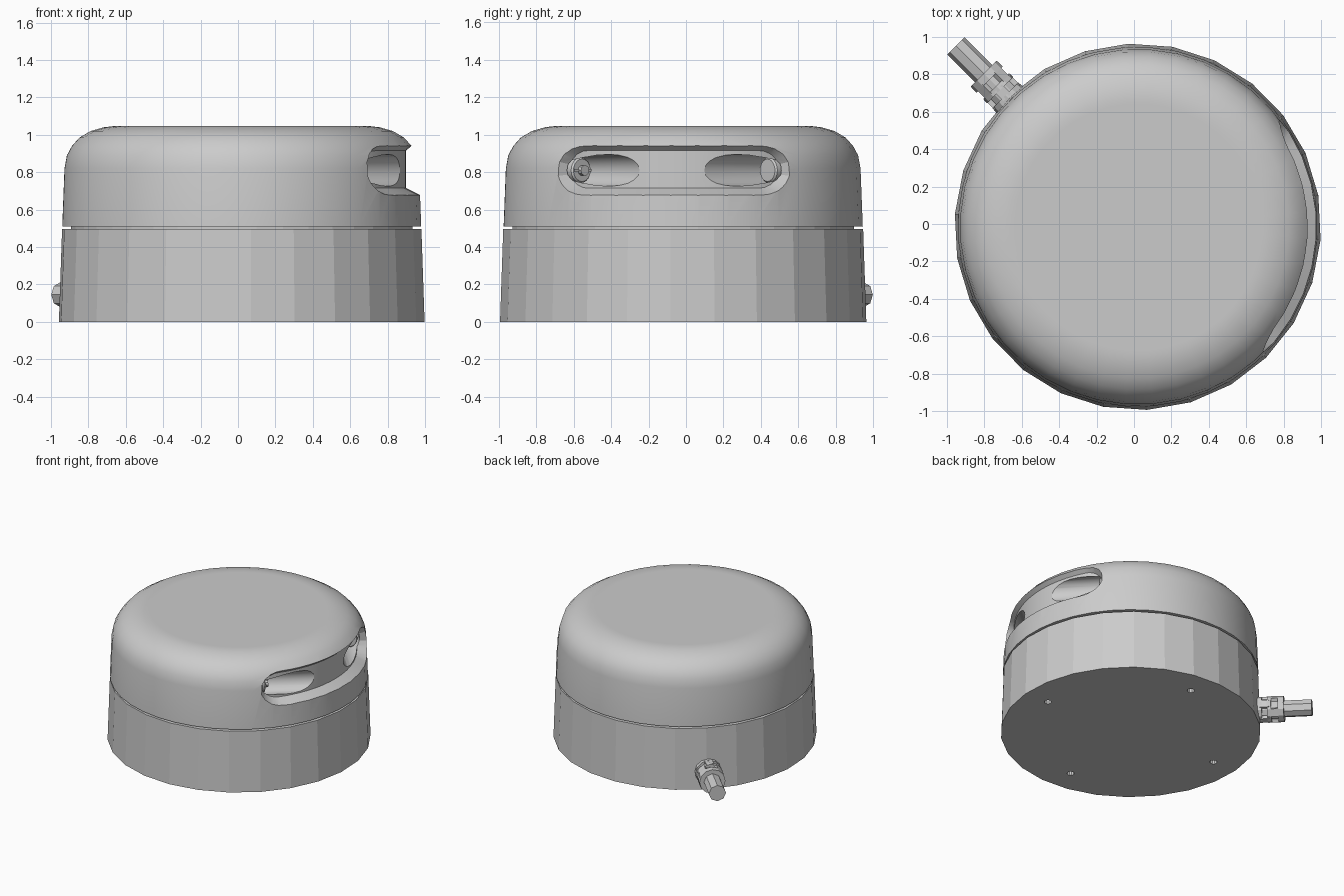
import bpy, bmesh, math
from math import sin, cos, pi, radians, sqrt
from mathutils import Matrix, Vector

cube = bpy.data.objects.get("Cube")
if cube:
    bpy.data.objects.remove(cube, do_unlink=True)

grey = bpy.data.materials.new("light_grey_plastic")
grey.use_nodes = True
grey.diffuse_color = (0.6, 0.6, 0.6, 1)
grey.node_tree.nodes["Principled BSDF"].inputs["Base Color"].default_value = (0.6, 0.6, 0.6, 1)

# Device frame: local +x looks out through the sensor window
BODY = Matrix.Translation((0.02, -0.015, 0)) @ Matrix.Rotation(radians(-4), 4, 'Z')


def finish(name, bm, matrix=BODY):
    bmesh.ops.recalc_face_normals(bm, faces=bm.faces)
    mesh = bpy.data.meshes.new(name)
    bm.to_mesh(mesh)
    bm.free()
    mesh.transform(matrix)
    mesh.materials.append(grey)
    ob = bpy.data.objects.new(name, mesh)
    bpy.context.collection.objects.link(ob)
    return ob


def lathe(name, profile, sides, matrix=BODY):
    """Closed solid of revolution about z from (radius, height) points."""
    bm = bmesh.new()
    rings = [[bm.verts.new((r * cos(2 * pi * i / sides), r * sin(2 * pi * i / sides), z))
              for i in range(sides)] for r, z in profile]
    for a, b in zip(rings, rings[1:]):
        for i in range(sides):
            j = (i + 1) % sides
            bm.faces.new((a[i], a[j], b[j], b[i]))
    bm.faces.new(rings[0])
    bm.faces.new(rings[-1])
    return finish(name, bm, matrix)


def along(point, direction):
    """Frame at a point whose z axis runs along a direction."""
    turn = Vector(direction).to_track_quat('Z', 'Y').to_matrix().to_4x4()
    return Matrix.Translation(point) @ turn


def box(name, size, matrix):
    bm = bmesh.new()
    bmesh.ops.create_cube(bm, size=1)
    bmesh.ops.scale(bm, vec=size, verts=bm.verts)
    return finish(name, bm, matrix)


def cut(target, cutter):
    mod = target.modifiers.new("cut", 'BOOLEAN')
    mod.operation = 'DIFFERENCE'
    mod.solver = 'EXACT'
    mod.object = cutter
    cutter.hide_render = True
    bpy.context.view_layer.objects.active = target
    bpy.ops.object.modifier_apply(modifier=mod.name)
    bpy.data.objects.remove(cutter, do_unlink=True)


def smooth(ob, angle):
    bpy.ops.object.select_all(action='DESELECT')
    ob.select_set(True)
    bpy.context.view_layer.objects.active = ob
    bpy.ops.object.shade_smooth_by_angle(angle=radians(angle))


# Faceted base with four screw holes, and the neck in the seam
base = lathe("base", [(0.98, 0), (0.963, 0.495)], 26)
for k in range(4):
    a = k * pi / 2
    cut(base, lathe("screw_hole", [(0.028, -0.05), (0.028, 0.05)], 10,
                    BODY @ Matrix.Translation((0.77 * cos(a), 0.77 * sin(a), 0))))
lathe("seam_neck", [(0.915, 0.48), (0.915, 0.53)], 40)

# Rounded cap
cap = lathe("cap", [(0.962, 0.51), (0.95, 0.82), (0.937, 0.89), (0.91, 0.94), (0.87, 0.985),
                    (0.81, 1.02), (0.74, 1.04), (0.69, 1.046), (0.66, 1.046)], 40)

# Flared, curved window recess
WINDOW_Z = 0.815


def window_columns(length, height):
    ends = [radians(d) for d in (15, 35, 55, 75, 90)]
    left = [(-length + height * (1 - cos(p)), sin(p)) for p in ends]
    span = length - height
    middle = [(-span + 2 * span * i / 12, 1) for i in range(1, 12)]
    return left + middle + [(-y, s) for y, s in reversed(left)]


def window_cutter():
    inner_r, outer_r = 0.878, 1.1
    bm = bmesh.new()
    loops = []
    for (yi, si), (yo, so) in zip(window_columns(0.56, 0.1), window_columns(0.76, 0.24)):
        xi, xo = sqrt(inner_r ** 2 - yi ** 2), sqrt(outer_r ** 2 - yo ** 2)
        loops.append([bm.verts.new(p) for p in (
            (xi, yi, WINDOW_Z + 0.1 * si), (xi, yi, WINDOW_Z - 0.1 * si),
            (xo, yo, WINDOW_Z - 0.21 * so), (xo, yo, WINDOW_Z + 0.29 * so))])
    for a, b in zip(loops, loops[1:]):
        for i in range(4):
            j = (i + 1) % 4
            bm.faces.new((a[i], a[j], b[j], b[i]))
    bm.faces.new(loops[0])
    bm.faces.new(loops[-1])
    bmesh.ops.triangulate(bm, faces=bm.faces)
    return finish("window_cutter", bm)


cut(cap, window_cutter())

# Two angled tunnels, each with a lens at the bottom
for side, label in ((-1, "right"), (1, "left")):
    aim = Vector((cos(radians(44)), -side * sin(radians(44)), 0))
    mouth = Vector((0.82, side * 0.33, WINDOW_Z - 0.005))
    frame = BODY @ along(mouth, aim)
    cut(cap, lathe("tunnel_cutter", [(0.085, -0.32), (0.085, 0.3)], 20, frame))
    lens = lathe(label + "_lens", [(0.068, -0.34), (0.068, -0.25), (0.06, -0.24)], 20, frame)
    smooth(lens, 30)
    if side < 0:
        lathe("lens_knob", [(0.028, -0.25), (0.028, -0.215)], 10, frame)
        bar_frame = BODY @ Matrix.Translation(mouth - aim * 0.238) @ \
            Matrix.Rotation(math.atan2(aim.y, aim.x), 4, 'Z')
        box("lens_bar", (0.012, 0.12, 0.014), bar_frame)
smooth(cap, 25)

# Cable with a slotted strain relief, leaving the back corner
out = Vector((-1, 1, 0)).normalized()
cable = along(Vector((0.02, -0.02, 0.145)), out)
lathe("cable", [(0.065, 0.9), (0.065, 1.375)], 8, cable)
lathe("strain_relief_core", [(0.078, 0.92), (0.076, 1.15)], 12, cable)
for n, (start, end) in enumerate(((0.93, 1.0), (1.04, 1.07), (1.12, 1.165))):
    lathe(f"strain_relief_ring_{n + 1}", [(0.1, start), (0.098, end)], 12, cable)
for row, height in enumerate((1.02, 1.095)):
    for k in range(4):
        turn = Matrix.Rotation(k * pi / 2 + row * pi / 4, 4, 'Z')
        box("strain_relief_rib", (0.03, 0.06, 0.07),
            cable @ turn @ Matrix.Translation((0.08, 0, height)))
